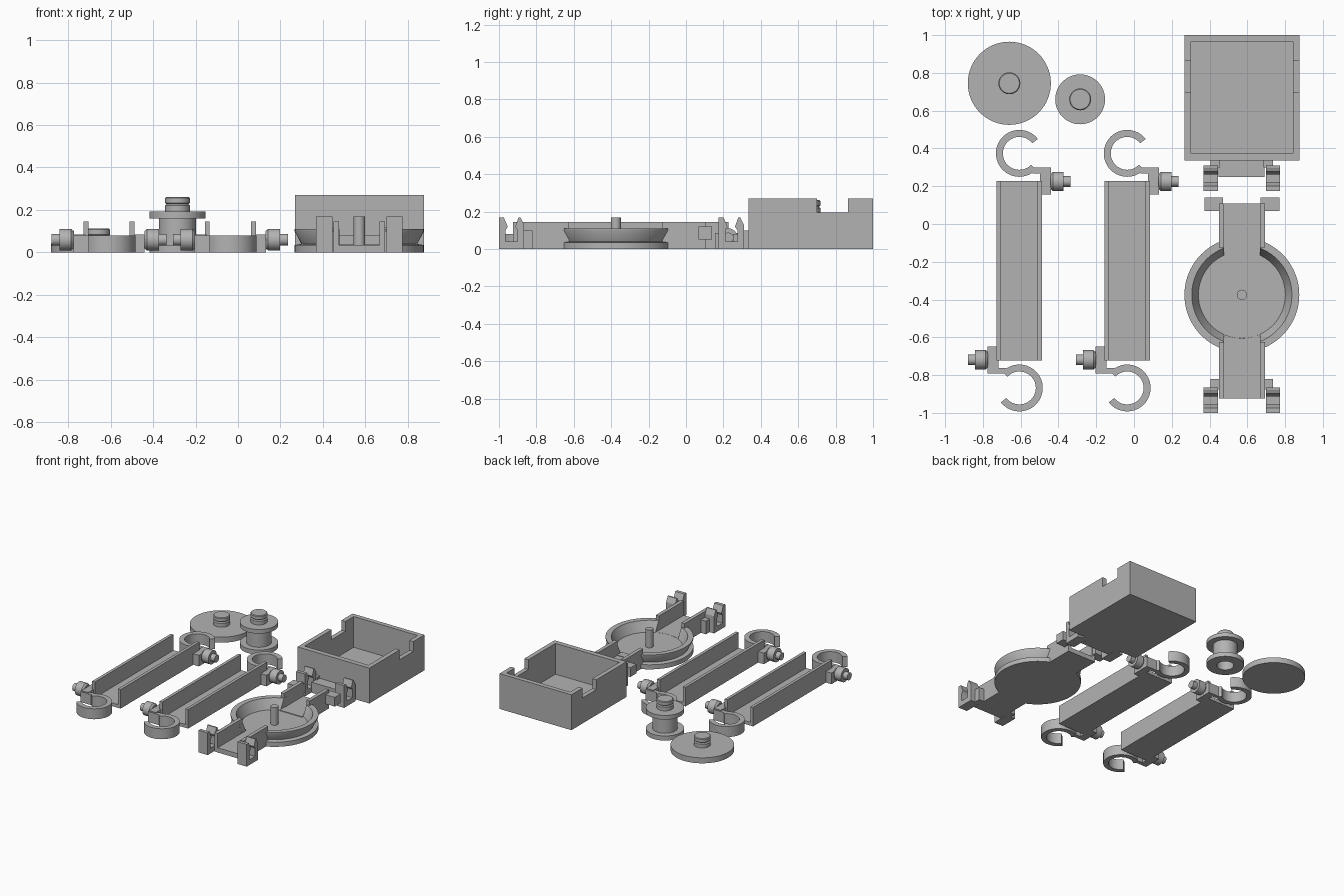
import bpy, bmesh, math
from mathutils import Matrix, Vector

if "Cube" in bpy.data.objects:
    bpy.data.objects.remove(bpy.data.objects["Cube"], do_unlink=True)

grey = bpy.data.materials.new("plain grey")
grey.use_nodes = True
GREY = (0.45, 0.45, 0.45, 1)
grey.diffuse_color = GREY
grey.node_tree.nodes["Principled BSDF"].inputs["Base Color"].default_value = GREY


def finish(name, bm, smooth=False):
    bmesh.ops.recalc_face_normals(bm, faces=bm.faces)
    me = bpy.data.meshes.new(name)
    bm.to_mesh(me)
    bm.free()
    me.materials.append(grey)
    ob = bpy.data.objects.new(name, me)
    bpy.context.collection.objects.link(ob)
    if smooth:
        bpy.ops.object.select_all(action='DESELECT')
        ob.select_set(True)
        bpy.context.view_layer.objects.active = ob
        bpy.ops.object.shade_smooth_by_angle(angle=math.radians(30))
    return ob


def block(name, x0, x1, y0, y1, z0, z1):
    bm = bmesh.new()
    bmesh.ops.create_cube(bm, size=1)
    bmesh.ops.scale(bm, verts=bm.verts, vec=(x1 - x0, y1 - y0, z1 - z0))
    bmesh.ops.translate(bm, verts=bm.verts, vec=((x0 + x1) / 2, (y0 + y1) / 2, (z0 + z1) / 2))
    return finish(name, bm)


def prism(name, points, axis, start, end):
    """Extrude an outline along x (points are y, z) or y (points are x, z)."""
    bm = bmesh.new()
    place = (lambda a, b: (start, a, b)) if axis == 'x' else (lambda a, b: (a, start, b))
    face = bm.faces.new([bm.verts.new(place(a, b)) for a, b in points])
    new = bmesh.ops.extrude_face_region(bm, geom=[face])['geom']
    move = Vector((end - start, 0, 0)) if axis == 'x' else Vector((0, end - start, 0))
    bmesh.ops.translate(bm, verts=[v for v in new if isinstance(v, bmesh.types.BMVert)], vec=move)
    return finish(name, bm)


def lathe(name, profile, at, first=0, last=360, steps=64, along_x=False):
    """Turn a closed (radius, height) outline about an upright axis."""
    bm = bmesh.new()
    vs = [bm.verts.new((r, 0, z)) for r, z in profile]
    full = last - first == 360
    if full:
        geom = vs + [bm.edges.new((vs[i - 1], v)) for i, v in enumerate(vs)]
    else:
        geom = [bm.faces.new(vs)]
        geom = vs + list(bm.edges) + geom
    bmesh.ops.rotate(bm, verts=vs, matrix=Matrix.Rotation(math.radians(first), 3, 'Z'))
    bmesh.ops.spin(bm, geom=geom, axis=(0, 0, 1), cent=(0, 0, 0), steps=steps,
                   angle=math.radians(last - first), use_duplicate=False)
    bmesh.ops.remove_doubles(bm, verts=bm.verts, dist=0.0001)
    bmesh.ops.dissolve_degenerate(bm, edges=bm.edges, dist=0.0001)
    if along_x:
        bmesh.ops.rotate(bm, verts=bm.verts, matrix=Matrix.Rotation(math.pi / 2, 3, 'Y'))
    bmesh.ops.translate(bm, verts=bm.verts, vec=at)
    return finish(name, bm, True)


def cut(ob, *cutters):
    for c in cutters:
        c.hide_render = True
        mod = ob.modifiers.new("cut", 'BOOLEAN')
        mod.operation, mod.solver, mod.object = 'DIFFERENCE', 'EXACT', c
    graph = bpy.context.evaluated_depsgraph_get()
    ob.data = bpy.data.meshes.new_from_object(ob.evaluated_get(graph))
    ob.modifiers.clear()
    for c in cutters:
        bpy.data.objects.remove(c, do_unlink=True)


# Open box with a notch in each side wall
tray = block("storage_box", 0.268, 0.876, 0.335, 1, 0, 0.27)
cut(tray, block("box_hollow", 0.302, 0.842, 0.373, 0.965, 0.035, 0.4),
    block("box_notch", 0.2, 1, 0.7, 0.865, 0.195, 0.4))
block("box_bracket", 0.448, 0.692, 0.25, 0.34, 0, 0.08)

# Flat cap and flanged spool, both with a grooved knob
def knob(z):
    return [(0.058, z), (0.058, z + 0.028), (0.051, z + 0.035), (0.058, z + 0.042),
            (0.058, z + 0.065), (0.053, z + 0.07), (0, z + 0.07)]

lathe("cap_disc", [(0, 0), (0.22, 0), (0.22, 0.042)] + knob(0.042), (-0.66, 0.745, 0))
lathe("spool", [(0, 0.09), (0.06, 0.09), (0.06, 0), (0.132, 0), (0.132, 0.035), (0.087, 0.035),
                (0.087, 0.16), (0.132, 0.16), (0.132, 0.192)] + knob(0.192), (-0.285, 0.66, 0))

# Round reel: grooved rim and sloped bowl, opened where the channels pass
CX, CY = 0.571, -0.375
reel = lathe("reel_bowl", [(0, 0), (0.304, 0), (0.304, 0.035), (0.273, 0.04), (0.304, 0.1),
                           (0.304, 0.11), (0.265, 0.11), (0.23, 0.035), (0, 0.035)],
             (CX, CY, 0), steps=96)
cut(reel, block("channel_cutter", 0.477, 0.667, -0.8, 0.05, 0.036, 0.3))
lathe("reel_pin", [(0, 0.03), (0.027, 0.03), (0.027, 0.17), (0, 0.17)], (CX, CY, 0), steps=32)


def channel(name, cx, half, wall, floor, height, y0, y1):
    inner = half - wall
    outline = [(-half, 0), (half, 0), (half, height), (inner, height),
               (inner, floor), (-inner, floor), (-inner, height), (-half, height)]
    return prism(name, [(cx + x, z) for x, z in outline], 'y', y0, y1)


channel("reel_back_channel", CX, 0.122, 0.027, 0.036, 0.145, -0.125, 0.108)
block("back_channel_lip", 0.477, 0.667, -0.18, -0.12, 0.02, 0.04)
channel("reel_front_channel", CX, 0.122, 0.027, 0.036, 0.145, -0.925, -0.625)

# Snap clips, one pair on the reel and one pair on the box
for place, yc in (("reel", -0.935), ("box", 0.24)):
    for side, s in (("left", 1), ("right", -1)):
        outline = [(-0.065, 0), (0.07, 0), (0.07, 0.13), (0.05, 0.17), (0.04, 0.17),
                   (0.022, 0.12), (0.035, 0.1), (0.035, 0.04), (-0.03, 0.04), (-0.03, 0.1),
                   (-0.018, 0.12), (-0.04, 0.17), (-0.065, 0.17)]
        prism(f"{place}_clip_{side}", [(yc + y, z) for y, z in outline], 'x',
              CX + s * 0.127, CX + s * 0.203)
        xs = sorted((CX + s * 0.115, CX + s * 0.165))
        block(f"{place}_clip_root_{side}", *xs, yc + 0.06, yc + 0.115, 0, 0.1)
for side, s in (("left", 1), ("right", -1)):
    xs = sorted((CX + s * 0.1, CX + s * 0.199))
    block(f"reel_hinge_lug_{side}", *xs, 0.068, 0.14, 0.05, 0.12)

# Two rails; both ends carry the same hook and hinge pin, turned half round
for label, rx in (("outer", -0.607), ("inner", -0.036)):
    base = Matrix.Translation((rx, -0.247, 0))
    rail = channel(f"{label}_rail", 0, 0.12, 0.023, 0.025, 0.145, -0.475, 0.475)
    rail.matrix_world = base
    for end, turn in (("back", 0), ("front", math.pi)):
        parts = [
            lathe(f"{label}_rail_{end}_hook", [(0.087, 0), (0.124, 0), (0.124, 0.08), (0.087, 0.08)],
                  (0, 0.621, 0), 38, 316, 48),
            block(f"{label}_rail_{end}_hook_root", 0.07, 0.168, 0.515, 0.545, 0, 0.08),
            block(f"{label}_rail_{end}_hinge_block", 0.11, 0.168, 0.402, 0.537, 0, 0.085),
            lathe(f"{label}_rail_{end}_hinge_pin",
                  [(0, 0), (0.04, 0), (0.051, 0.012), (0.051, 0.068), (0.028, 0.068),
                   (0.028, 0.105), (0, 0.105)], (0.166, 0.472, 0.06), steps=24, along_x=True),
        ]
        for p in parts:
            p.matrix_world = base @ Matrix.Rotation(turn, 4, 'Z')
